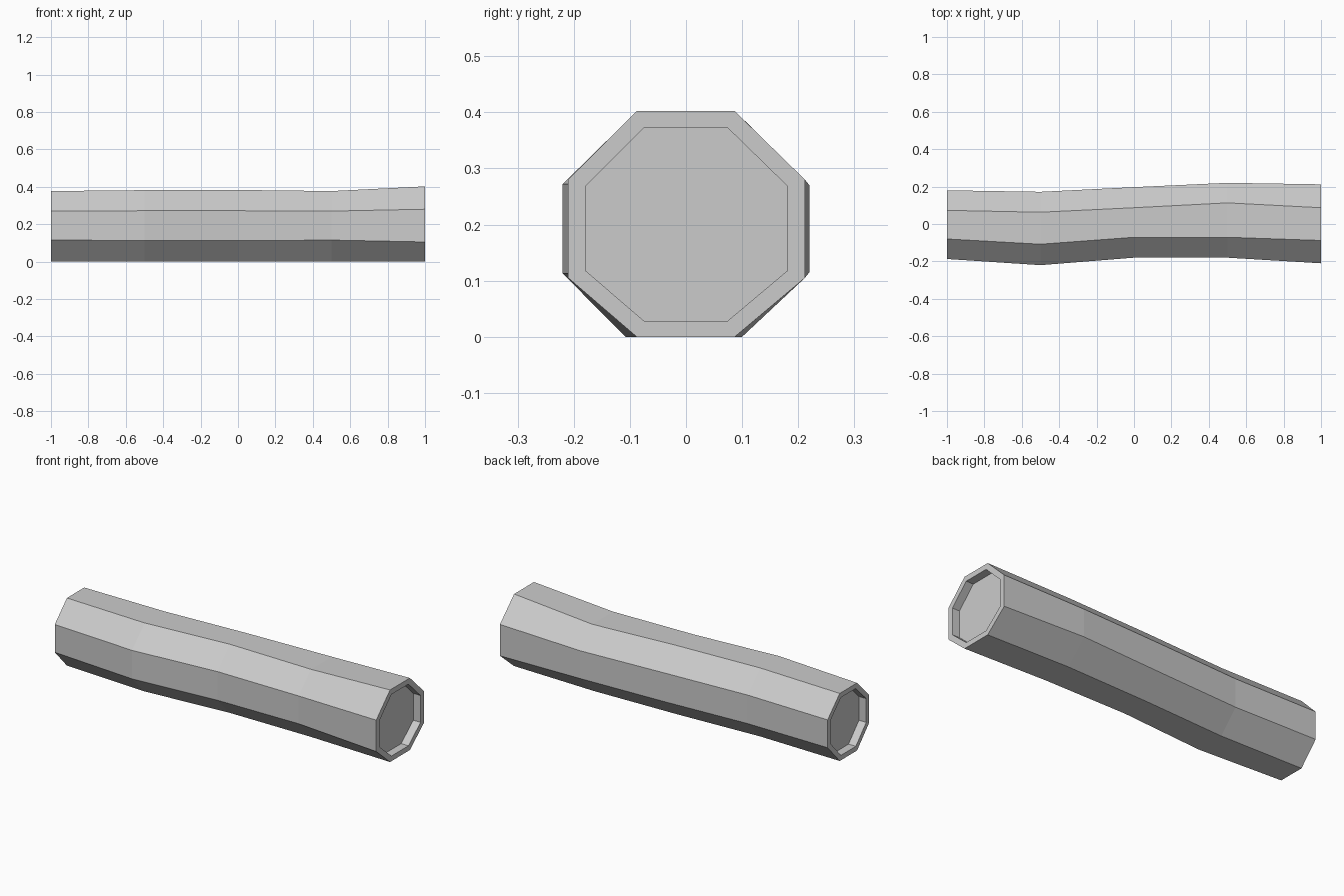
import bpy, bmesh
from mathutils import Vector

if "Cube" in bpy.data.objects:
    bpy.data.objects.remove(bpy.data.objects["Cube"])

# Cross-section stations along the log:
# x, min y, top/bottom edge y range, max y, z lower, z upper, z top
stations = [
    (-1.0, -0.187, -0.080, 0.073, 0.180, 0.115, 0.270, 0.377),
    (-0.5, -0.220, -0.108, 0.063, 0.172, 0.113, 0.272, 0.382),
    (0.0, -0.180, -0.071, 0.087, 0.197, 0.112, 0.272, 0.383),
    (0.5, -0.180, -0.071, 0.113, 0.220, 0.115, 0.270, 0.377),
    (1.0, -0.210, -0.088, 0.087, 0.212, 0.105, 0.280, 0.402),
]
RECESS = 0.045
SCALE = 0.855


def octagon(x, y0, ya, yb, y1, za, zb, zt):
    yb_low = min(yb, 0.10)
    return [Vector((x, y, z)) for y, z in (
        (ya, 0), (yb_low, 0), (y1, za), (y1, zb),
        (yb, zt), (ya, zt), (y0, zb), (y0, za))]


def end_rings(ring, inward):
    # rim inset followed by a straight recess
    c = sum(ring, Vector()) / 8
    rim = [c + (p - c) * SCALE for p in ring]
    floor = [p + Vector((inward, 0, 0)) for p in rim]
    return rim, floor


body = [octagon(*s) for s in stations]
l_rim, l_floor = end_rings(body[0], RECESS)
r_rim, r_floor = end_rings(body[-1], -RECESS)

# Log: bark, rims, recess walls and end discs as one continuous loft
bm = bmesh.new()
rings = [[bm.verts.new(p) for p in r]
         for r in [l_floor, l_rim, *body, r_rim, r_floor]]
for a, b in zip(rings, rings[1:]):
    for i in range(8):
        j = (i + 1) % 8
        bm.faces.new((a[i], a[j], b[j], b[i]))
bm.faces.new(rings[0])
bm.faces.new(rings[-1])
bmesh.ops.recalc_face_normals(bm, faces=bm.faces)
mesh = bpy.data.meshes.new("log")
bm.to_mesh(mesh)
bm.free()
bpy.context.collection.objects.link(bpy.data.objects.new("log", mesh))
